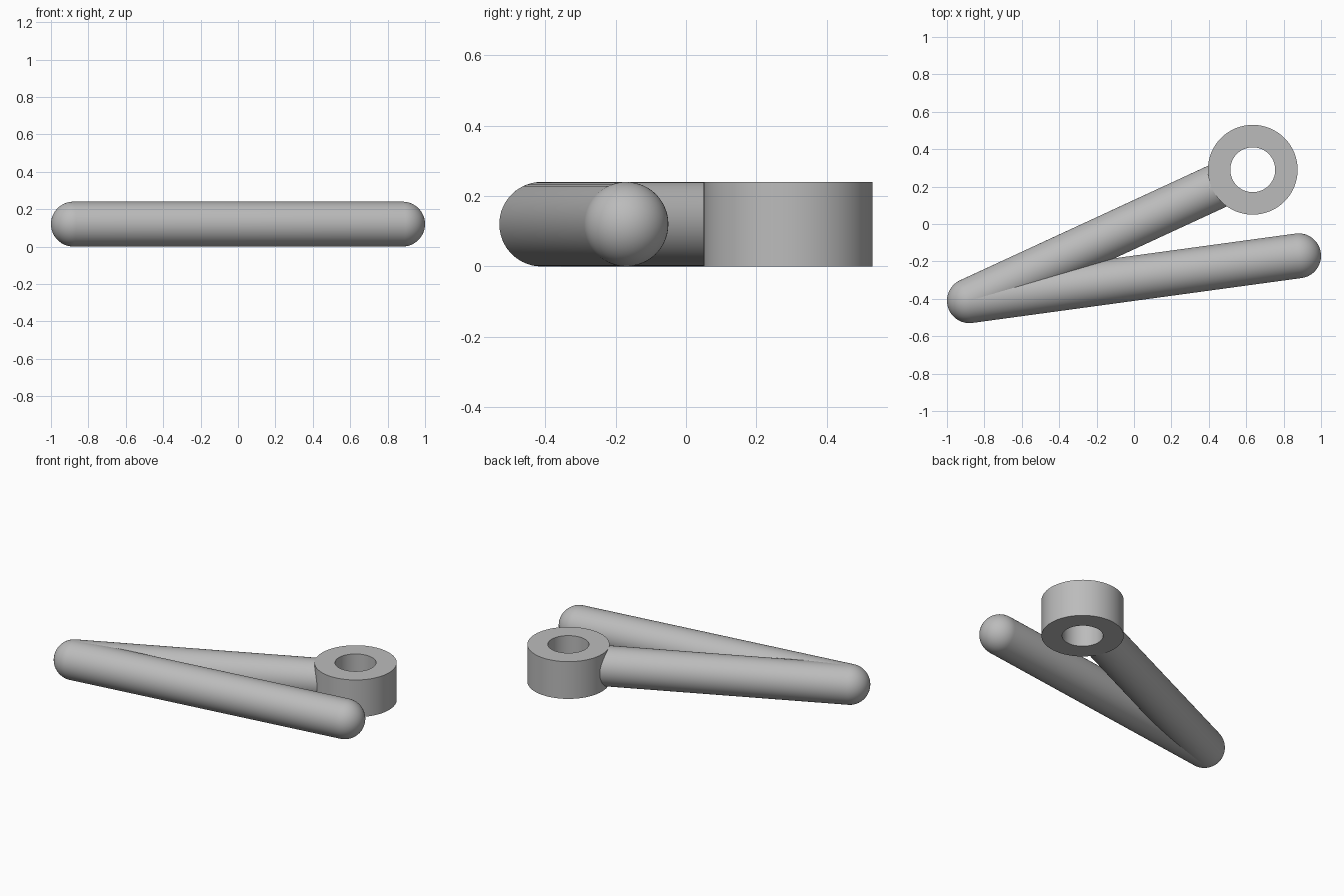
import bpy, bmesh, math
from mathutils import Vector

cube = bpy.data.objects.get("Cube")
if cube:
    bpy.data.objects.remove(cube, do_unlink=True)

R = 0.12                            # rod radius
ELBOW = Vector((-0.88, -0.41, R))
TIP = Vector((0.88, -0.17, R))
HUB = Vector((0.635, 0.29, R))

grey = bpy.data.materials.new("grey")
grey.use_nodes = True
colour = (0.5, 0.5, 0.5, 1)
grey.diffuse_color = colour
grey.node_tree.nodes["Principled BSDF"].inputs["Base Color"].default_value = colour


def lathe(name, profile, origin, axis, sides=64):
    """Revolve (radius, height) points about an axis through origin."""
    bm = bmesh.new()
    verts = [bm.verts.new((r, 0, h)) for r, h in profile]
    edges = [bm.edges.new(pair) for pair in zip(verts, verts[1:])]
    bmesh.ops.spin(bm, geom=verts + edges, cent=(0, 0, 0), axis=(0, 0, 1),
                   angle=math.tau, steps=sides)
    bmesh.ops.remove_doubles(bm, verts=bm.verts, dist=1e-5)
    bmesh.ops.dissolve_degenerate(bm, edges=bm.edges, dist=1e-6)
    bmesh.ops.recalc_face_normals(bm, faces=bm.faces)
    mesh = bpy.data.meshes.new(name)
    bm.to_mesh(mesh)
    bm.free()
    mesh.materials.append(grey)
    obj = bpy.data.objects.new(name, mesh)
    bpy.context.collection.objects.link(obj)
    obj.location = origin
    obj.rotation_mode = 'QUATERNION'
    obj.rotation_quaternion = Vector((0, 0, 1)).rotation_difference(axis)
    bpy.ops.object.select_all(action='DESELECT')
    obj.select_set(True)
    bpy.context.view_layer.objects.active = obj
    bpy.ops.object.shade_smooth_by_angle(angle=math.radians(35))
    return obj


def dome(height, sign, steps=16):
    """Quarter circle from the pole to the rim of a rod end."""
    angles = [math.pi / 2 * i / steps for i in range(steps + 1)]
    return [(R * math.sin(a), height + sign * R * math.cos(a)) for a in angles]


# Free rod, rounded at both ends
span = TIP - ELBOW
lathe("free_rod", dome(0, -1) + dome(span.length, 1)[::-1], ELBOW, span)

# Rod that ends flat inside the wall of the ring
span = HUB - ELBOW
end = span.length - 0.18
lathe("ring_rod", dome(0, -1) + [(R, end), (0, end)], ELBOW, span)

# Upright ring with a round hole
inner, outer = 0.12, 0.24
lathe("ring", [(inner, -R), (outer, -R), (outer, R), (inner, R), (inner, -R)],
      HUB, Vector((0, 0, 1)))
